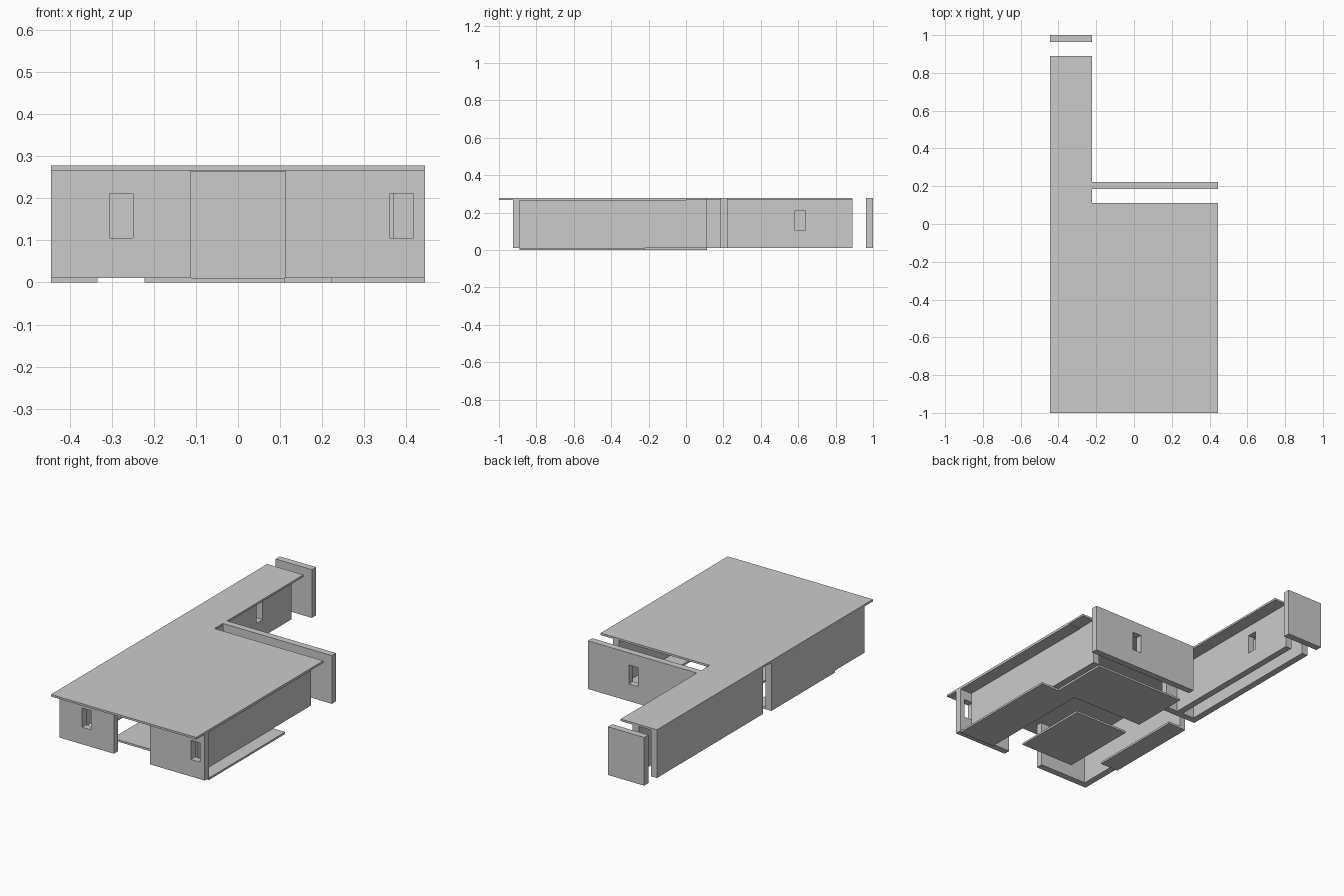
import bpy, bmesh

if "Cube" in bpy.data.objects:
    bpy.data.objects.remove(bpy.data.objects["Cube"])

U = 1 / 9            # plan module
T = U / 3            # wall thickness
PLATE = U / 10       # floor and roof thickness
TOP = 2.5 * U        # top of the roof
EAVE = TOP - PLATE   # underside of the roof


def prism(name, outline, z0, z1):
    """Closed plan outline extruded from z0 to z1."""
    bm = bmesh.new()
    face = bm.faces.new([bm.verts.new((x, y, z0)) for x, y in outline])
    new = bmesh.ops.extrude_face_region(bm, geom=[face])["geom"]
    verts = [g for g in new if isinstance(g, bmesh.types.BMVert)]
    bmesh.ops.translate(bm, verts=verts, vec=(0, 0, z1 - z0))
    bmesh.ops.recalc_face_normals(bm, faces=bm.faces)
    mesh = bpy.data.meshes.new(name)
    bm.to_mesh(mesh)
    bm.free()
    obj = bpy.data.objects.new(name, mesh)
    bpy.context.collection.objects.link(obj)
    return obj


def box(name, x0, x1, y0, y1, z0, z1):
    return prism(name, [(x0, y0), (x1, y0), (x1, y1), (x0, y1)], z0, z1)


def window(wall, x, y):
    """Cut a window centred at x, y through a wall."""
    along_x = wall.dimensions.x > wall.dimensions.y
    hx, hy = (U / 4, T) if along_x else (T, U / 4)
    cutter = box("window_cutter", x - hx, x + hx, y - hy, y + hy, 0.95 * U, 1.9 * U)
    cutter.hide_render = True
    mod = wall.modifiers.new("window", "BOOLEAN")
    mod.operation = "DIFFERENCE"
    mod.solver = "EXACT"
    mod.object = cutter
    bpy.context.view_layer.objects.active = wall
    bpy.ops.object.modifier_apply(modifier=mod.name)
    bpy.data.objects.remove(cutter)


def wall(name, x0, x1, y0, y1, top=EAVE):
    obj = box(name, x0, x1, y0, y1, PLATE, top)
    bpy.context.view_layer.update()
    return obj


# L-shaped roof and the thin ceiling below it
prism("roof", [(x * U, y * U) for x, y in
               [(-4, -9), (4, -9), (4, 1), (-2, 1), (-2, 8), (-4, 8)]], EAVE, TOP)
box("ceiling", -4 * U + T, 4 * U, -8 * U, 0, EAVE - 0.003, EAVE)

# floors
prism("hall_floor", [(x * U, y * U) for x, y in
                     [(2, -8), (4, -8), (4, -2), (3, -2), (3, 1), (-2, 1), (-2, -2), (2, -2)]],
      0, PLATE)
box("middle_floor", -2 * U, U, -7 * U, -3 * U, 0, PLATE)
box("left_floor", -4 * U, -3 * U, -6 * U, -U, 0, PLATE)

# front walls either side of the entrance
front_y = -8 * U - T / 2
for name, x0, x1, wx in (("front_wall_left", -4, -1, -2.5), ("front_wall_right", 1, 4, 3.5)):
    window(wall(name, x0 * U, x1 * U, -8 * U - T, -8 * U), wx * U, front_y)

# side walls
wall("right_wall", 3 * U, 3 * U + T, -8 * U, U)
wall("left_wall", -4 * U, -4 * U + T, -8 * U, -U)

# rear wing
wall("wing_left_wall", -4 * U, -4 * U + T, 0, 8 * U)
wall("wing_cross_wall", -4 * U, -2 * U, -T, 0)
window(wall("wing_right_wall", -3 * U, -3 * U + T, 0, 8 * U), -3 * U + T / 2, 5.5 * U)

# free-standing rear walls
window(wall("back_wall", -2 * U, 4 * U, 2 * U - T, 2 * U, TOP), 1.5 * U, 2 * U - T / 2)
wall("wing_end_wall", -4 * U, -2 * U, 9 * U - T, 9 * U, TOP)
